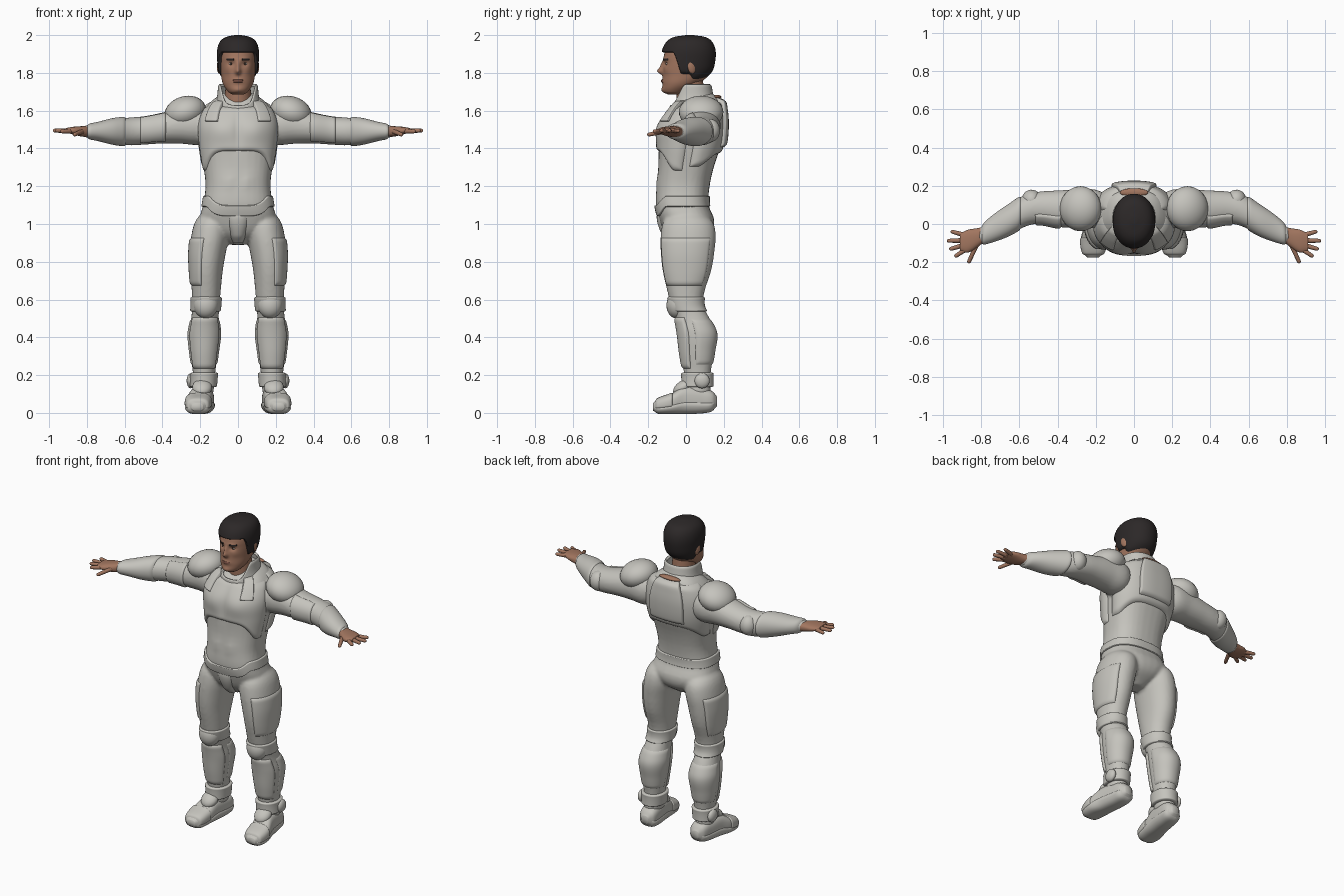
import bpy, bmesh, math
from math import sin, cos, pi, radians, exp
from mathutils import Vector, Matrix, Euler

if "Cube" in bpy.data.objects:
    bpy.data.objects.remove(bpy.data.objects["Cube"])


def material(name, *rgb):
    m = bpy.data.materials.new(name)
    m.use_nodes = True
    m.diffuse_color = (*rgb, 1)
    bsdf = m.node_tree.nodes["Principled BSDF"]
    bsdf.inputs["Base Color"].default_value = (*rgb, 1)
    bsdf.inputs["Roughness"].default_value = 0.6
    return m


SUIT = material("pale grey suit", .56, .55, .51)
SKIN = material("tan skin", .36, .18, .115)
LIPS = material("lip brown", .25, .105, .075)
HAIR = material("dark hair", .025, .021, .021)
WHITE = material("eye white", .42, .36, .32)
IRIS = material("dark iris", .03, .02, .015)
SIDES = (("left", 1), ("right", -1))


def smooth(x, a, b):
    t = max(0, min(1, (x - a) / (b - a)))
    return t * t * (3 - 2 * t)


def sample(rows, s):
    """Smooth interpolation of the section rows at position s."""
    last = len(rows) - 1
    i = max([k for k in range(last) if rows[k][0] <= s], default=0)
    h = rows[i + 1][0] - rows[i][0]
    t = max(0, min(1, (s - rows[i][0]) / h))

    def slope(k, c):
        p, q = rows[max(k - 1, 0)], rows[min(k + 1, last)]
        return (q[c] - p[c]) / (q[0] - p[0]) * h

    w = t * t * (3 - 2 * t)
    return [rows[i][c] * (1 - w) + rows[i + 1][c] * w
            + slope(i, c) * t * (1 - t) ** 2 - slope(i + 1, c) * t * t * (1 - t)
            for c in range(1, 5)]


class Shape:
    """Body form: rows of (position, centre 1, centre 2, radius 1, radius 2) along an axis."""
    def __init__(self, axis, power, rows, bump=None):
        self.axis, self.power, self.rows, self.bump = axis, power, rows, bump

    def point(self, s, ang, off=0):
        c1, c2, r1, r2 = sample(self.rows, s)
        e = 2 / self.power
        u = c1 + (max(r1, .002) + off) * math.copysign(abs(cos(ang)) ** e, cos(ang))
        v = c2 + (max(r2, .002) + off) * math.copysign(abs(sin(ang)) ** e, sin(ang))
        p = Vector({"x": (s, u, v), "y": (u, s, v), "z": (u, v, s)}[self.axis])
        if self.bump:
            p.y -= self.bump(abs(p.x), p.z) * smooth(-sin(ang), .2, .6)
        return p


def grid(fn, nu, nv, wrap, cap, flip):
    """Grid of points fn(u, v), with optional wrap and end caps."""
    cols = nu if wrap else nu + 1
    verts = [fn(i / nu, (1 - cos(pi * j / nv)) / 2) for j in range(nv + 1) for i in range(cols)]
    faces = [[j * cols + i, j * cols + (i + 1) % cols, (j + 1) * cols + (i + 1) % cols,
              (j + 1) * cols + i] for j in range(nv) for i in range(nu)]
    if cap:
        faces += [list(range(cols))[::-1], list(range(nv * cols, nv * cols + cols))]
    return verts, [f[::-1] for f in faces] if flip else faces


def build(name, geos, mat):
    verts, faces = [], []
    for vs, fs in geos:
        faces += [[i + len(verts) for i in f] for f in fs]
        verts += vs
    me = bpy.data.meshes.new(name)
    me.from_pydata(verts, [], faces)
    me.materials.append(mat)
    me.shade_smooth()
    ob = bpy.data.objects.new(name, me)
    bpy.context.collection.objects.link(ob)
    return ob


def loft(shape, side=1, nu=32, nv=40):
    lo, hi = shape.rows[0][0], shape.rows[-1][0]
    mirror = Vector((side, 1, 1))
    return grid(lambda u, v: shape.point(lo + (hi - lo) * v, 2 * pi * u) * mirror,
                nu, nv, True, True, (shape.axis == "y") != (side < 0))


def panel(name, shape, lo, hi, a0, a1, off, mat=SUIT, side=1, rim=-.012, cap=False):
    """Armour plate raised off a shape; lo and hi may depend on how far forward it faces."""
    wrap = a1 - a0 >= 360
    mirror = Vector((side, 1, 1))

    def fn(u, v):
        ang = radians(a0 + (a1 - a0) * u)
        low, high = [e(-sin(ang)) if callable(e) else e for e in (lo, hi)]
        d = v if cap else min(v, 1 - v)
        d = d if wrap else min(d, u, 1 - u)
        k = math.sqrt(1 - (1 - min(1, d / .1)) ** 2)
        return shape.point(low + (high - low) * v, ang, rim + (off - rim) * k) * mirror

    geo = grid(fn, 64, 28, wrap, False, (shape.axis == "y") != (side < 0))
    if cap:
        geo[1].append(list(range(28 * 64, 29 * 64)))
    return build(name, [geo], mat)


def ball(name, loc, radii, mat=SUIT, side=1, rot=(0, 0, 0), stretch=None):
    """Ellipsoid, or a finger-like capsule when stretch gives its far end."""
    bm = bmesh.new()
    bmesh.ops.create_uvsphere(bm, u_segments=24, v_segments=16, radius=1)
    bm.transform(Matrix.Diagonal((*radii, 1)))
    turn = Euler([radians(a) for a in rot]).to_matrix().to_4x4()
    if stretch:
        d = Vector(stretch) - Vector(loc)
        for v in bm.verts:
            if v.co.z > 0:
                v.co = Vector((v.co.x * .8, v.co.y * .8, v.co.z + d.length - radii[2]))
        turn = d.to_track_quat("Z", "Y").to_matrix().to_4x4()
    bm.transform(Matrix.Diagonal((side, 1, 1, 1)) @ Matrix.Translation(loc) @ turn)
    if side < 0:
        bmesh.ops.reverse_faces(bm, faces=bm.faces)
    geo = [v.co.copy() for v in bm.verts], [[v.index for v in f.verts] for f in bm.faces]
    bm.free()
    return build(name, [geo], mat)


def bumps(*items):
    """Sum of soft bumps (x, z, x width, z width, height)."""
    return lambda x, z: sum(h * exp(-((x - a) / w) ** 2 - ((z - b) / t) ** 2)
                            for a, b, w, t, h in items)


# Body forms
torso = Shape("z", 2.5, [
    (.89, 0, 0, .04, .05), (.95, 0, .01, .14, .12), (1.02, 0, .005, .2, .145),
    (1.1, 0, -.02, .185, .14), (1.2, 0, -.015, .172, .14), (1.3, 0, 0, .182, .147),
    (1.42, 0, .02, .2, .165), (1.52, 0, .03, .205, .165), (1.6, 0, .05, .18, .14),
    (1.66, 0, .07, .13, .105), (1.7, 0, .07, .06, .06)],
    bumps((.09, 1.5, .07, .07, .012), (0, 1.5, .02, .1, -.008), (.05, 1.22, .03, .04, .006)))
leg = Shape("z", 2.1, [
    (.1, .185, .06, .055, .07), (.2, .18, .06, .058, .07), (.32, .18, .06, .074, .088),
    (.42, .178, .06, .084, .1), (.5, .175, .035, .073, .09), (.57, .17, .005, .072, .085),
    (.65, .168, 0, .077, .1), (.75, .167, .005, .086, .128), (.85, .16, .008, .096, .142),
    (.95, .145, .012, .1, .145), (1.02, .135, .01, .088, .125), (1.08, .12, 0, .05, .05)])
arm = Shape("x", 2.1, [
    (.12, .08, 1.52, .06, .06), (.2, .08, 1.52, .1, .1), (.3, .08, 1.52, .1, .095),
    (.4, .08, 1.508, .096, .082), (.5, .085, 1.495, .084, .075), (.57, .07, 1.49, .084, .074),
    (.66, .018, 1.49, .078, .064), (.75, -.03, 1.49, .062, .042), (.81, -.065, 1.49, .042, .032)])
shoe = Shape("y", 2.8, [
    (-.175, .215, .032, .03, .02), (-.15, .213, .037, .054, .036), (-.08, .21, .05, .066, .05),
    (-.01, .197, .07, .061, .07), (.08, .185, .068, .058, .065), (.14, .18, .064, .05, .05),
    (.165, .18, .06, .025, .025)])
palm = Shape("x", 2.4, [
    (.77, -.045, 1.49, .036, .028), (.82, -.072, 1.49, .05, .028), (.87, -.09, 1.494, .06, .021),
    (.91, -.095, 1.496, .045, .012)])
cod = Shape("z", 2.2, [
    (.9, 0, -.055, .025, .03), (.94, 0, -.065, .045, .06), (1.03, 0, -.08, .07, .075),
    (1.1, 0, -.08, .06, .06)])
head_rows = [
    (1.685, 0, -.06, .03, .035), (1.7, 0, -.06, .052, .06), (1.74, 0, -.03, .079, .094),
    (1.79, 0, 0, .09, .122), (1.85, 0, .01, .096, .131), (1.91, 0, .015, .096, .127),
    (1.955, 0, .018, .08, .104), (1.978, 0, .02, .048, .066), (1.987, 0, .02, .004, .005)]
head = Shape("z", 2.1, head_rows, bumps(
    (0, 1.808, .014, .016, .027), (0, 1.835, .011, .025, .014), (.036, 1.848, .017, .012, -.011),
    (.035, 1.873, .025, .009, .005), (0, 1.757, .024, .011, .007), (0, 1.71, .025, .014, .007),
    (.055, 1.815, .02, .02, .004)))
hair = Shape("z", 2.1, [(z + .013, x, y, a + .011, b + .011) for z, x, y, a, b in head_rows])
neck = Shape("z", 2, [(1.58, 0, .04, .085, .085), (1.67, 0, .025, .07, .075), (1.76, 0, .02, .066, .07)])
collar = Shape("z", 2.2, [(1.57, 0, .045, .145, .135), (1.66, 0, .035, .11, .112),
                          (1.75, 0, .03, .1, .098)])

# Fused under-suit
suit = build("bodysuit", [loft(torso)] + [loft(s, d) for s in (leg, arm) for _, d in SIDES], SUIT)
remesh = suit.modifiers.new("fuse", "REMESH")
remesh.mode, remesh.voxel_size, remesh.use_smooth_shade = "VOXEL", .009, True
relax = suit.modifiers.new("relax", "SMOOTH")
relax.iterations = 5

# Torso armour
panel("chest_plate", torso, lambda f: 1.28 + .105 * smooth(f, .3, 1), 1.625, -178, -2, .012)
panel("back_plate", torso, lambda f: 1.3 + .07 * smooth(-f, .3, 1), 1.65, 2, 178, .016)
panel("spine_plate", torso, 1.4, 1.67, 62, 118, .032)
panel("belt", torso, lambda f: 1.09 - .05 * smooth(f, .5, 1), lambda f: 1.15 - .05 * smooth(f, .5, 1),
      0, 360, .008)
build("groin_guard", [loft(cod)], SUIT)
ball("nape_strip", (0, .165, 1.672), (.075, .022, .012), SKIN)
ring = panel("collar", collar, 1.58, lambda f: 1.74 - .11 * smooth(f, .3, 1), 0, 360, .004, rim=-.004)
ring.modifiers.new("thickness", "SOLIDIFY").thickness = .014

# Head
build("neck", [loft(neck)], SKIN)
build("head", [loft(head, 1, 128, 90)], SKIN)
panel("hair", hair, lambda f: 1.757 + .035 * smooth(f, -.6, -.1) + .115 * smooth(f, .15, .6), 2,
      0, 360, .003, HAIR, rim=-.022, cap=True)
panel("lips", head, 1.75, 1.764, -107, -73, .002, LIPS, rim=-.003)

for name, d in SIDES:
    # Face
    ball(name + "_eye", (.036, -.0935, 1.848), (.014, .013, .009), WHITE, d)
    ball(name + "_iris", (.036, -.1025, 1.848), (.006, .006, .007), IRIS, d)
    panel(name + "_eyebrow", head, 1.866, 1.876, -79, -53, .003, HAIR, d, -.003)
    ball(name + "_ear", (.1, .03, 1.83), (.011, .022, .034), SKIN, d, (12, 0, 15))
    # Arm armour
    ball(name + "_shoulder_pad", (.28, .08, 1.592), (.112, .118, .084), SUIT, d, (0, 18, 0))
    panel(name + "_shoulder_strap", torso, 1.54, 1.655, -66, -40, .024, SUIT, d)
    panel(name + "_bicep_guard", arm, .38, .52, 110, 240, .008, SUIT, d)
    ball(name + "_elbow_pad", (.535, .125, 1.495), (.052, .055, .062), SUIT, d, (0, 0, -20))
    panel(name + "_forearm_guard", arm, .59, .8, 0, 360, .007, SUIT, d)
    # Hand
    build(name + "_palm", [loft(palm, d)], SKIN)
    for finger, x, y, tip_x, tip_y, z in (
            ("thumb", .82, -.1, .868, -.205, 1.472), ("index_finger", .88, -.132, .94, -.172, 1.49),
            ("middle_finger", .89, -.11, .968, -.133, 1.495),
            ("ring_finger", .89, -.086, .98, -.088, 1.495),
            ("little_finger", .88, -.06, .96, -.038, 1.493)):
        ball(f"{name}_{finger}", (x, y, 1.492), (.013, .013, .013), SKIN, d, stretch=(tip_x, tip_y, z))
    # Leg armour
    panel(name + "_thigh_guard", leg, .67, .93, -75, 55, .008, SUIT, d)
    ball(name + "_knee_pad", (.17, -.045, .575), (.066, .058, .075), SUIT, d, (-8, 0, 0))
    panel(name + "_knee_band", leg, .535, .615, 0, 360, .01, SUIT, d)
    panel(name + "_shin_guard", leg, .23, .51, -155, -25, .01, SUIT, d)
    panel(name + "_calf_guard", leg, .25, .5, -10, 190, .006, SUIT, d)
    # Boot
    build(name + "_boot", [loft(shoe, d)], SUIT)
    panel(name + "_toe_cap", shoe, -.165, -.07, -20, 200, .006, SUIT, d)
    panel(name + "_sole", shoe, -.17, .155, 185, 355, .006, SUIT, d, -.006)
    panel(name + "_ankle_cuff", leg, .135, .215, 0, 360, .016, SUIT, d)
    ball(name + "_ankle_disc", (.25, .085, .17), (.022, .04, .04), SUIT, d)
    ball(name + "_instep_guard", (.19, -.015, .135), (.052, .06, .035), SUIT, d, (35, 0, 0))
